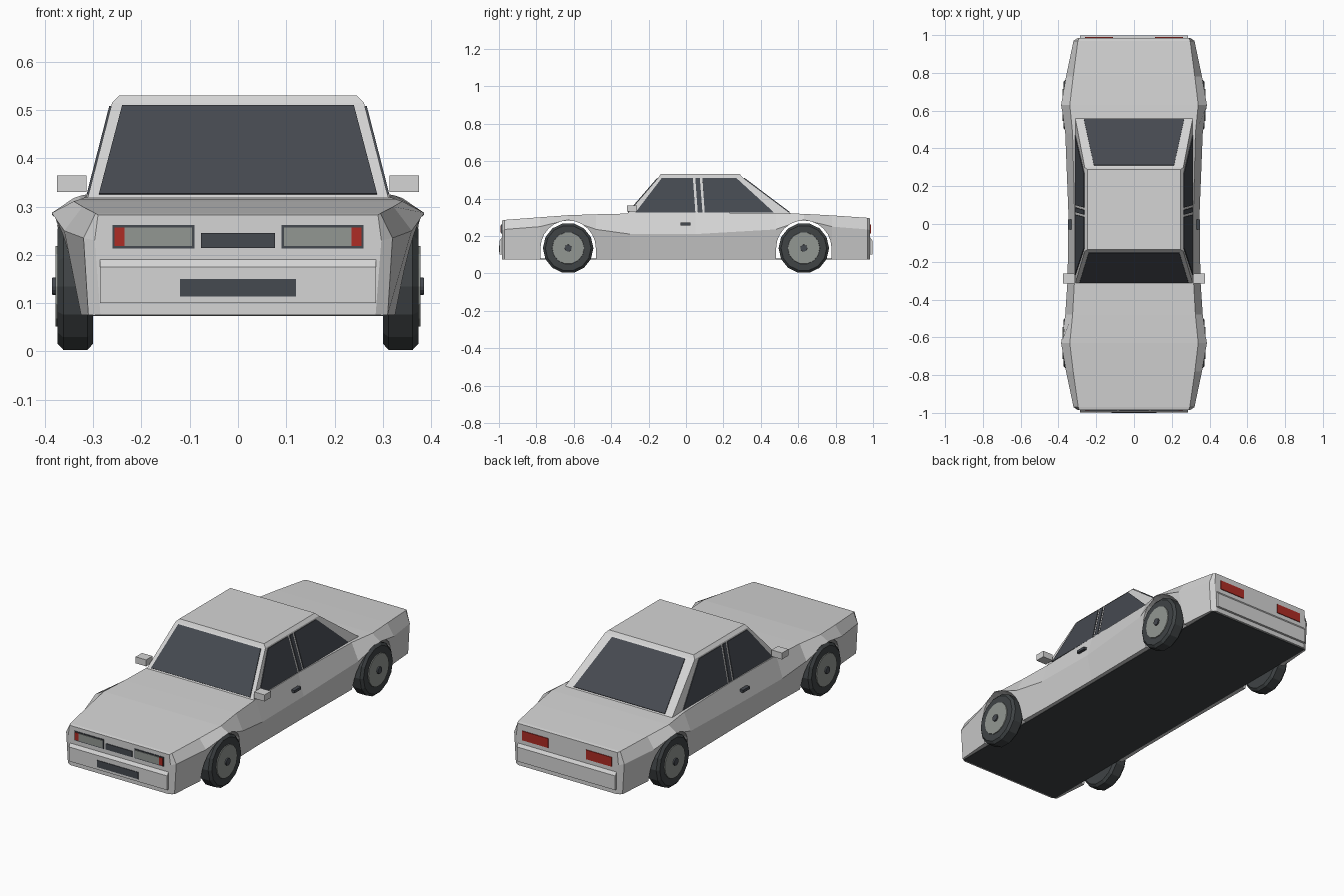
import bpy, bmesh, math
from mathutils import Vector

if "Cube" in bpy.data.objects:
    bpy.data.objects.remove(bpy.data.objects["Cube"], do_unlink=True)


def material(name, r, g, b):
    m = bpy.data.materials.new(name)
    m.use_nodes = True
    m.diffuse_color = (r, g, b, 1)
    m.node_tree.nodes["Principled BSDF"].inputs["Base Color"].default_value = (r, g, b, 1)
    return m


PAINT = material("silver paint", 0.66, 0.66, 0.66)
DARK = material("dark glass and trim", 0.06, 0.067, 0.08)
RUBBER = material("black rubber", 0.05, 0.057, 0.06)
METAL = material("grey metal", 0.29, 0.31, 0.29)
RED = material("red lamp", 0.42, 0.025, 0.018)


def loft(name, rings, mat, cap=True):
    """Skin a row of equal closed rings and cap both ends."""
    bm = bmesh.new()
    rows = [[bm.verts.new(p) for p in ring] for ring in rings]
    n = len(rows[0])
    for a, b in zip(rows, rows[1:]):
        for i in range(n):
            j = (i + 1) % n
            bm.faces.new((a[i], a[j], b[j], b[i]))
    if cap:
        bm.faces.new(rows[0])
        bm.faces.new(rows[-1])
    bmesh.ops.recalc_face_normals(bm, faces=bm.faces)
    mesh = bpy.data.meshes.new(name)
    bm.to_mesh(mesh)
    bm.free()
    mesh.materials.append(mat)
    obj = bpy.data.objects.new(name, mesh)
    bpy.context.collection.objects.link(obj)
    return obj


def plate(name, corners, mat, out, thick=0.004):
    """Thin panel standing off a surface in direction out."""
    pts = [Vector(c) for c in corners]
    n = Vector(out).normalized()
    return loft(name, [[p - n * 0.002 for p in pts], [p + n * thick for p in pts]], mat)


def box(name, x, y, z, mat):
    ring = [(x[0], y[0]), (x[1], y[0]), (x[1], y[1]), (x[0], y[1])]
    return loft(name, [[(a, b, h) for a, b in ring] for h in z], mat)


def end_plate(name, x, z, y, mat, thick=0.004):
    """Upright rectangle on the nose or tail."""
    corners = [(x[0], y, z[0]), (x[1], y, z[0]), (x[1], y, z[1]), (x[0], y, z[1])]
    return plate(name, corners, mat, (0, math.copysign(1, y), 0), thick)


# Lower body: y, sill x, waist x, waist z, deck x, deck z
FLOOR = 0.075
STATIONS = [
    (-0.985, 0.285, 0.297, 0.23, 0.29, 0.283),
    (-0.97, 0.31, 0.32, 0.235, 0.295, 0.286),
    (-0.78, 0.325, 0.36, 0.25, 0.322, 0.3),
    (-0.63, 0.33, 0.386, 0.287, 0.34, 0.311),
    (-0.48, 0.325, 0.364, 0.235, 0.325, 0.316),
    (-0.3, 0.32, 0.352, 0.21, 0.315, 0.32),
    (0.05, 0.32, 0.347, 0.21, 0.315, 0.325),
    (0.48, 0.325, 0.364, 0.235, 0.325, 0.323),
    (0.63, 0.33, 0.386, 0.287, 0.34, 0.318),
    (0.78, 0.325, 0.36, 0.25, 0.322, 0.31),
    (0.97, 0.31, 0.32, 0.235, 0.297, 0.297),
    (0.985, 0.285, 0.297, 0.23, 0.29, 0.294),
]
rings = []
for y, sill, waist, wz, deck, dz in STATIONS:
    half = [(sill, FLOOR), (waist, wz), (deck, dz)]
    rings.append([(x, y, z) for x, z in half] + [(-x, y, z) for x, z in reversed(half)])
body = loft("body", rings, PAINT)

# Wheel arches cut straight through
AXLE, HUB_Z, ARCH = 0.63, 0.135, 0.148
for y in (-AXLE, AXLE):
    profile = [(y + ARCH, 0), (y - ARCH, 0)]
    for i in range(13):
        a = math.pi * (1 - i / 12)
        profile.append((y + ARCH * math.cos(a), HUB_Z + ARCH * math.sin(a)))
    cutter = loft("arch_cutter", [[(x, p, q) for p, q in profile] for x in (-0.6, 0.6)], PAINT)
    cutter.hide_render = True
    mod = body.modifiers.new("arch", "BOOLEAN")
    mod.operation = "DIFFERENCE"
    mod.solver = "EXACT"
    mod.object = cutter
    bpy.context.view_layer.objects.active = body
    bpy.ops.object.modifier_apply(modifier=mod.name)
    bpy.data.objects.remove(cutter, do_unlink=True)

box("underbody", (-0.3, 0.3), (-0.975, 0.975), (0.073, 0.079), RUBBER)

# Cabin shell: z, half width, front y, rear y
BASE, EAVE, TOP = (0.312, 0.313, -0.32, 0.57), (0.515, 0.261, -0.145, 0.3), (0.53, 0.246, -0.135, 0.288)
loft("cabin", [[(-x, f, z), (x, f, z), (x, r, z), (-x, r, z)] for z, x, f, r in (BASE, EAVE, TOP)], PAINT)


def on_cabin(z, k):
    """Half width, front y or rear y of the cabin at height z."""
    return BASE[k] + (EAVE[k] - BASE[k]) * (z - BASE[0]) / (EAVE[0] - BASE[0])


# Windscreen and rear window
LOW, HIGH = 0.325, 0.508
for name, k, lo, hi, out in (("windscreen", 2, 0.288, 0.24, (0, -0.2, 0.17)),
                             ("rear_window", 3, 0.265, 0.212, (0, 0.2, 0.27))):
    a, b = on_cabin(LOW, k), on_cabin(HIGH, k)
    plate(name, [(-lo, a, LOW), (lo, a, LOW), (hi, b, HIGH), (-hi, b, HIGH)], DARK, out)

# Side glass: bottom front, bottom rear, top rear, top front
SIDE_GLASS = {"front_window": (-0.27, 0.05, 0.037, -0.13),
              "door_pillar": (0.063, 0.088, 0.074, 0.05),
              "back_window": (0.1, 0.47, 0.27, 0.088)}

for side, s in (("left", 1), ("right", -1)):
    for part, ys in SIDE_GLASS.items():
        corners = [(s * on_cabin(z, 1), y, z) for y, z in zip(ys, (LOW, LOW, HIGH, HIGH))]
        plate(f"{side}_{part}", corners, DARK, (s, 0, 0.26))

    # Mirror and door handle
    box(side + "_mirror", (s * 0.314, s * 0.375), (-0.315, -0.262), (0.33, 0.364), PAINT)
    box(side + "_door_handle", (s * 0.32, s * 0.35), (-0.03, 0.025), (0.257, 0.271), DARK)

    # Lamps
    nose, tail = -0.985, 0.985
    end_plate(side + "_lamp_surround", (s * 0.09, s * 0.26), (0.213, 0.262), nose, DARK, 0.003)
    end_plate(side + "_headlamp", (s * 0.095, s * 0.235), (0.218, 0.257), nose, METAL, 0.006)
    end_plate(side + "_indicator", (s * 0.235, s * 0.256), (0.218, 0.257), nose, RED, 0.006)
    end_plate(side + "_tail_lamp", (s * 0.11, s * 0.26), (0.213, 0.262), tail, RED)

    # Wheels: tyre, rim and hub, each lofted from (x, radius) pairs
    for end, y in (("front", -AXLE), ("rear", AXLE)):
        for part, steps, mat in (
                ("tyre", ((0.3, 0.122), (0.312, 0.135), (0.362, 0.135), (0.374, 0.122)), RUBBER),
                ("rim", ((0.36, 0.09), (0.378, 0.085)), METAL),
                ("hub", ((0.36, 0.02), (0.385, 0.018)), DARK)):
            circle = [2 * math.pi * (i + 0.5) / 14 for i in range(14)]
            loft(f"{end}_{side}_{part}", [[(s * x, y + r * math.sin(a), HUB_Z + r * math.cos(a))
                                           for a in circle] for x, r in steps], mat)

# Bumpers with sloped tops
for name, s in (("front_bumper", -1), ("rear_bumper", 1)):
    outline = [(0.96, 0.1), (0.997, 0.1), (0.997, 0.175), (0.984, 0.192), (0.96, 0.192)]
    obj = loft(name, [[(x, s * y, z) for y, z in outline] for x in (-0.286, 0.286)], PAINT)

# Grille and lower intake
end_plate("grille", (-0.077, 0.077), (0.214, 0.245), -0.985, DARK)
end_plate("lower_intake", (-0.12, 0.12), (0.114, 0.15), -0.997, DARK, 0.003)
